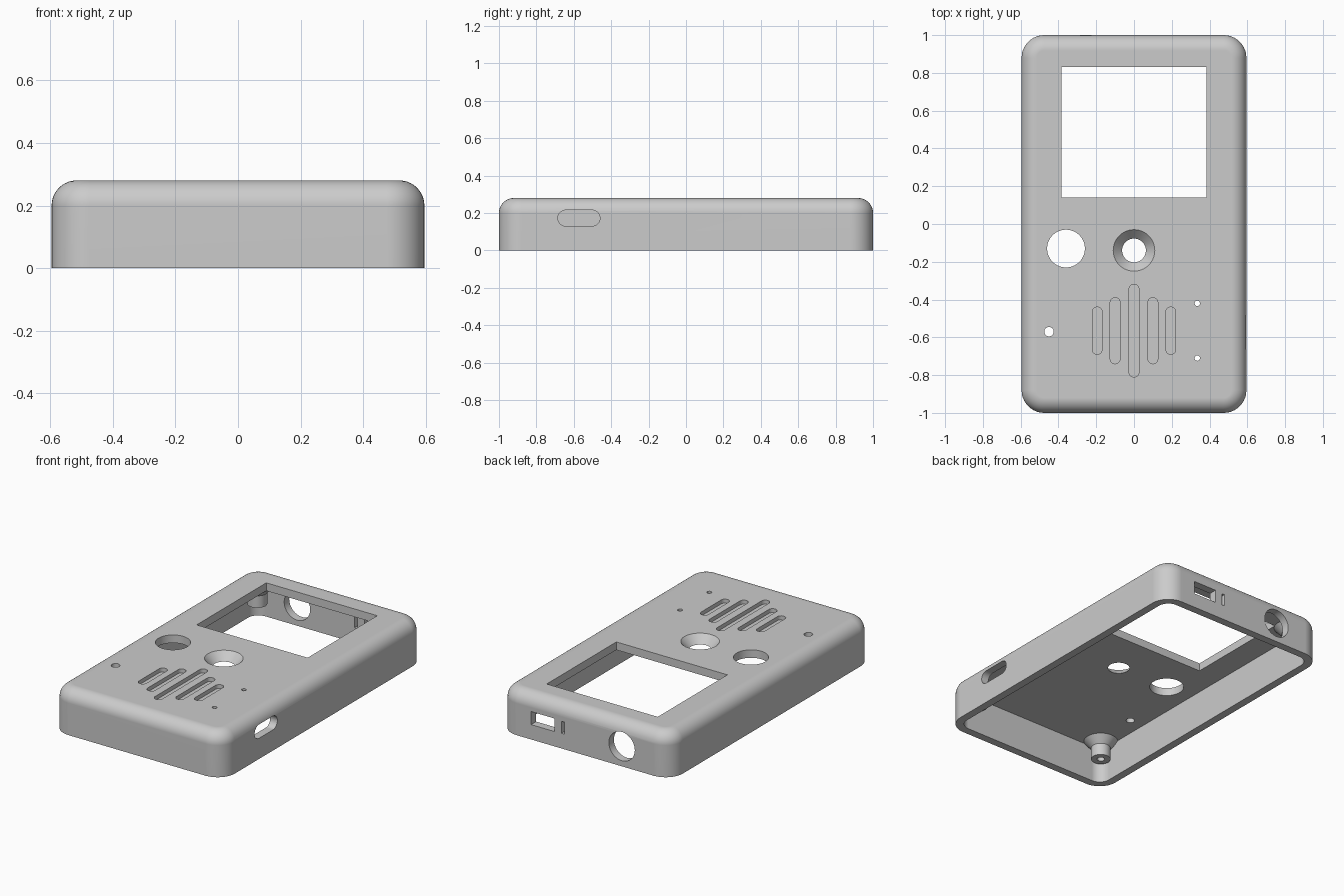
import bpy, bmesh, math
from mathutils import Matrix

if "Cube" in bpy.data.objects:
    bpy.data.objects.remove(bpy.data.objects["Cube"], do_unlink=True)

HALF_X, HALF_Y, HEIGHT = 0.595, 1.0, 0.28
WALL, CEILING = 0.05, 0.23

grey = bpy.data.materials.new("plain_grey")
grey.use_nodes = True
colour = (0.6, 0.6, 0.6, 1)
grey.diffuse_color = colour
grey.node_tree.nodes["Principled BSDF"].inputs["Base Color"].default_value = colour


def make(name, bm):
    bmesh.ops.recalc_face_normals(bm, faces=bm.faces)
    mesh = bpy.data.meshes.new(name)
    bm.to_mesh(mesh)
    bm.free()
    mesh.materials.append(grey)
    ob = bpy.data.objects.new(name, mesh)
    bpy.context.collection.objects.link(ob)
    return ob


def activate(ob):
    bpy.ops.object.select_all(action='DESELECT')
    ob.select_set(True)
    bpy.context.view_layer.objects.active = ob


def smooth(ob):
    activate(ob)
    bpy.ops.object.shade_smooth_by_angle(angle=math.radians(30))


def block(x0, x1, y0, y1, z0, z1, corner=0, top=0, axis=2, seg=10):
    """Box with the edges along one axis rounded, then optionally its top rim."""
    bm = bmesh.new()
    size = (x1 - x0, y1 - y0, z1 - z0)
    centre = ((x0 + x1) / 2, (y0 + y1) / 2, (z0 + z1) / 2)
    bmesh.ops.create_cube(bm, size=1, matrix=Matrix.Translation(centre) @ Matrix.Diagonal((*size, 1)))
    if corner:
        edges = [e for e in bm.edges
                 if abs(e.verts[0].co[axis] - e.verts[1].co[axis]) > 1e-4]
        bmesh.ops.bevel(bm, geom=edges, offset=corner, segments=seg, profile=0.5, affect='EDGES')
    if top:
        edges = [e for e in bm.edges if all(v.co.z > z1 - 1e-4 for v in e.verts)]
        bmesh.ops.bevel(bm, geom=edges, offset=top, segments=seg, profile=0.5, affect='EDGES')
    return bm


def lathe(profile, x, y, seg=48):
    """Closed solid turned around a vertical axis; profile is (radius, z)."""
    bm = bmesh.new()
    verts = [bm.verts.new((r, 0, z)) for r, z in profile]
    edges = [bm.edges.new(pair) for pair in zip(verts, verts[1:])]
    bmesh.ops.spin(bm, geom=verts + edges, cent=(0, 0, 0), axis=(0, 0, 1),
                   angle=math.tau, steps=seg)
    bmesh.ops.remove_doubles(bm, verts=bm.verts, dist=1e-5)
    bmesh.ops.translate(bm, verts=bm.verts, vec=(x, y, 0))
    return bm


def drill(r, x, y):
    return lathe([(0, 0.15), (r, 0.15), (r, 0.4), (0, 0.4)], x, y)


# Outer case body
case = make("case_shell", block(-HALF_X, HALF_X, -HALF_Y, HALF_Y, 0, HEIGHT, corner=0.12, top=0.08))


def cut(bm):
    cutter = make("cutter", bm)
    cutter.hide_render = True
    mod = case.modifiers.new("cut", 'BOOLEAN')
    mod.operation, mod.solver, mod.object = 'DIFFERENCE', 'EXACT', cutter
    activate(case)
    bpy.ops.object.modifier_apply(modifier=mod.name)
    bpy.data.objects.remove(cutter, do_unlink=True)


# Hollow underside
inner_x, inner_y = HALF_X - WALL, HALF_Y - WALL
cut(block(-inner_x, inner_x, -inner_y, inner_y, -0.1, CEILING, corner=0.07))

# Screen window
cut(block(-0.385, 0.385, 0.14, 0.83, 0.15, 0.4))

# Round button hole, small holes and countersunk stick hole
for r, x, y in [(0.1, -0.36, -0.13), (0.025, -0.45, -0.57),
                (0.014, 0.335, -0.42), (0.014, 0.335, -0.71)]:
    cut(drill(r, x, y))
slope = (0.11 - 0.063) / (HEIGHT - CEILING)
cut(lathe([(0, 0.2), (0.063, 0.2), (0.063, CEILING), (0.11, HEIGHT),
           (0.11 + slope * 0.02, HEIGHT + 0.02), (0, HEIGHT + 0.02)], 0, -0.14))

# Blind speaker grooves
for x, y0, y1 in [(0, -0.81, -0.32), (0.1, -0.74, -0.39), (0.195, -0.69, -0.44)]:
    for side in ([1] if x == 0 else [-1, 1]):
        c = side * x
        cut(block(c - 0.026, c + 0.026, y0, y1, HEIGHT - 0.025, 0.4, corner=0.0255, seg=8))

# Side slot
cut(block(0.5, 0.7, -0.685, -0.46, 0.13, 0.215, corner=0.042, axis=0))

# Back wall: port opening, thin slit and round socket
cut(block(0.213, 0.374, 0.9, 1.1, 0.093, 0.175))
cut(block(0.144, 0.164, 0.9, 1.1, 0.095, 0.17))
socket = lathe([(0, -0.1), (0.09, -0.1), (0.09, 0.1), (0, 0.1)], 0, 0)
bmesh.ops.transform(socket, verts=socket.verts,
                    matrix=Matrix.Translation((-0.255, 1, 0.125)) @ Matrix.Rotation(math.pi / 2, 4, 'X'))
cut(socket)

smooth(case)
weighted = case.modifiers.new("even_shading", 'WEIGHTED_NORMAL')
weighted.keep_sharp = True

# Screw posts with flared roots in the four corners
for sx, side in [(-1, "right"), (1, "left")]:
    for sy, end in [(-1, "front"), (1, "back")]:
        post = make(f"screw_post_{end}_{side}", lathe(
            [(0, 0.16), (0.022, 0.16), (0.022, 0.11), (0.057, 0.11),
             (0.057, 0.185), (0.1, CEILING), (0.1, 0.235), (0, 0.235)],
            sx * 0.475, sy * 0.87, seg=32))
        smooth(post)
